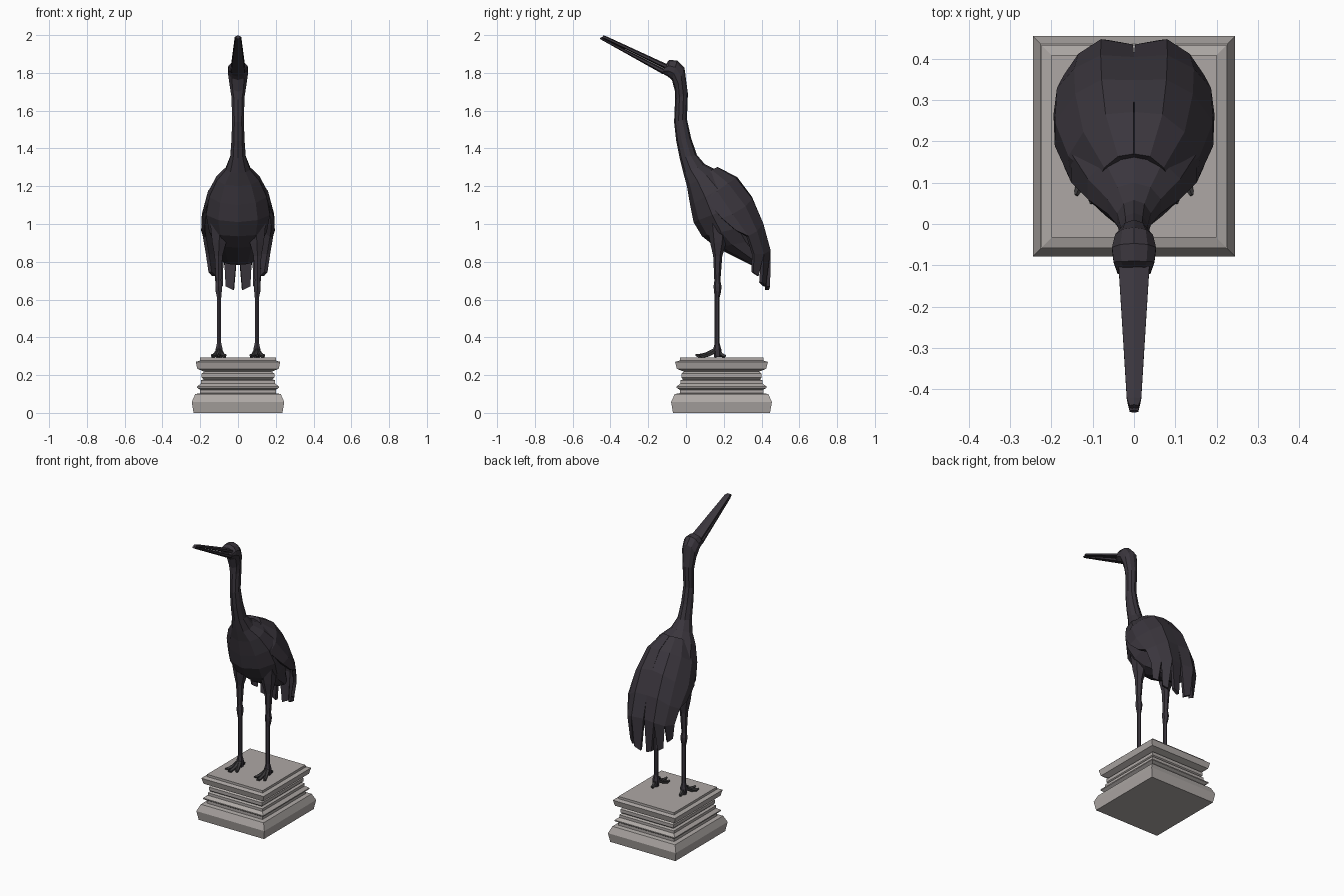
import bpy, bmesh, math
from mathutils import Vector


def material(name, rgb):
    m = bpy.data.materials.new(name)
    m.diffuse_color = (*rgb, 1)
    return m


PLUMAGE = material("dark plumage", (0.042, 0.036, 0.046))
FOOT = material("dark grey foot", (0.048, 0.046, 0.048))
STONE = material("pale stone", (0.42, 0.39, 0.375))


def finish(name, bm, mat):
    bmesh.ops.recalc_face_normals(bm, faces=bm.faces)
    me = bpy.data.meshes.new(name)
    bm.to_mesh(me)
    bm.free()
    me.materials.append(mat)
    ob = bpy.data.objects.new(name, me)
    bpy.context.collection.objects.link(ob)
    return ob


def skin(bm, rings):
    """Bridge a list of point rings and cap both ends."""
    vs = [[bm.verts.new(p) for p in r] for r in rings]
    n = len(vs[0])
    for a, b in zip(vs, vs[1:]):
        for i in range(n):
            j = (i + 1) % n
            bm.faces.new((a[i], a[j], b[j], b[i]))
    bm.faces.new(vs[0])
    bm.faces.new(vs[-1])


def slice_loft(bm, slices, sides, turn=0.0):
    """Each slice: front y, front z, back y, back z, half width."""
    rings = []
    for fy, fz, by, bz, w in slices:
        f, b = Vector((0, fy, fz)), Vector((0, by, bz))
        c, h = (f + b) / 2, (b - f) / 2
        rings.append([c + h * math.cos(t) + Vector((w * math.sin(t), 0, 0))
                      for t in [2 * math.pi * k / sides + turn for k in range(sides)]])
    skin(bm, rings)


def tube(bm, path, sides=6):
    """Each path point: x, y, z, radius."""
    pts = [Vector(p[:3]) for p in path]
    rings = []
    for i, p in enumerate(path):
        d = (pts[min(i + 1, len(pts) - 1)] - pts[max(i - 1, 0)]).normalized()
        u = d.cross(Vector((1, 0, 0))).normalized()
        v = d.cross(u)
        rings.append([pts[i] + (u * math.cos(t) + v * math.sin(t)) * p[3]
                      for t in [2 * math.pi * k / sides for k in range(sides)]])
    skin(bm, rings)


def mirror(ob):
    ob.modifiers.new("mirror", 'MIRROR').use_axis[0] = True


# Stepped plinth: (half width, z)
profile = [(.235, 0), (.245, .058), (.226, .10), (.20, .104), (.20, .122), (.217, .133), (.217, .14),
           (.197, .155), (.197, .172), (.182, .178), (.192, .187), (.192, .208), (.178, .218),
           (.215, .233), (.224, .27), (.20, .277), (.20, .292)]
bm = bmesh.new()
skin(bm, [[(sx * w, .188 + sy * (w * 1.02 + .017), z)
           for sx, sy in ((-1, -1), (1, -1), (1, 1), (-1, 1))] for w, z in profile])
finish("plinth", bm, STONE)

# Head, neck and body in one loft
bm = bmesh.new()
slice_loft(bm, [
    (-.125, 1.797, -.112, 1.838, .042),
    (-.095, 1.78, -.09, 1.868, .052),
    (-.074, 1.762, -.047, 1.866, .056),
    (-.058, 1.70, -.008, 1.826, .048),
    (-.058, 1.66, .01, 1.69, .036),
    (-.063, 1.54, .005, 1.555, .033),
    (-.052, 1.44, .027, 1.455, .036),
    (-.034, 1.35, .058, 1.365, .043),
    (-.014, 1.27, .10, 1.316, .068),
    (.005, 1.20, .165, 1.285, .118),
    (.022, 1.10, .25, 1.225, .16),
    (.04, 1.01, .325, 1.12, .178),
    (.085, .935, .375, 1.00, .16),
    (.16, .875, .40, .92, .125),
    (.345, .783, .415, .83, .085)], 10)
finish("head_neck_body", bm, PLUMAGE)

# Beak: upper and lower halves
for name, s in (("upper_beak", [(-.448, 1.985, -.437, 1.998, .012), (-.43, 1.978, -.42, 1.993, .02),
                                (-.11, 1.822, -.10, 1.846, .043)]),
                ("lower_beak", [(-.457, 1.98, -.45, 1.99, .012), (-.435, 1.968, -.43, 1.978, .018),
                                (-.122, 1.793, -.11, 1.82, .042)])):
    bm = bmesh.new()
    slice_loft(bm, s, 6)
    finish(name, bm, PLUMAGE)

# Wing: feather edge lines from shoulder to tail, with pointed tips
lines = [
    [(0, .165, 1.292), (0, .265, 1.24), (0, .34, 1.14), (0, .395, 1.0), (.004, .425, .86)],
    [(.035, .16, 1.292), (.065, .26, 1.235), (.075, .342, 1.13), (.078, .40, 1.0), (.078, .438, .86)],
    [(.065, .135, 1.28), (.115, .22, 1.21), (.135, .31, 1.09), (.138, .37, .96), (.128, .405, .84)],
    [(.08, .105, 1.245), (.15, .165, 1.17), (.182, .245, 1.05), (.178, .325, .935), (.162, .355, .84)],
    [(.085, .075, 1.20), (.145, .11, 1.12), (.182, .19, 1.03), (.185, .265, .965)]]
tips = [(.043, .432, .66), (.10, .405, .68), (.138, .365, .735)]
bm = bmesh.new()
grid = [[bm.verts.new(p) for p in l] for l in lines]
for a, b in zip(grid, grid[1:]):
    for i in range(min(len(a), len(b)) - 1):
        bm.faces.new((a[i], b[i], b[i + 1], a[i + 1]))
for i, tip in enumerate(tips):
    a, b = grid[i][4], grid[i + 1][4]
    d = (b.co - a.co) * Vector((.28, .28, 0))
    d.z = .01
    bm.faces.new((a, b, bm.verts.new(Vector(tip) + d), bm.verts.new(Vector(tip) - d)))
wing = finish("wing_feathers", bm, PLUMAGE)
mod = wing.modifiers.new("thickness", 'SOLIDIFY')
mod.thickness = .02
mod.offset = 0
mirror(wing)

# Legs with thigh and knee
bm = bmesh.new()
tube(bm, [(.095, .17, 1.0, .06), (.10, .17, .90, .042), (.103, .168, .83, .024), (.103, .166, .70, .016),
          (.102, .167, .67, .021), (.102, .167, .645, .019), (.10, .165, .61, .013),
          (.10, .165, .37, .013), (.10, .165, .335, .022), (.10, .168, .295, .018)])
mirror(finish("leg", bm, PLUMAGE))

# Toes: three forward, one back
bm = bmesh.new()
for tx, ty in ((.065, .075), (.103, .05), (.14, .07), (.10, .21)):
    mx, my = (tx + .10) / 2, (ty + .165) / 2
    tube(bm, [(.10, .165, .335, .014), (mx, my, .308, .012),
              ((mx + 2 * tx) / 3, (my + 2 * ty) / 3, .301, .011), (tx, ty, .306, .005)], 5)
mirror(finish("foot", bm, FOOT))
